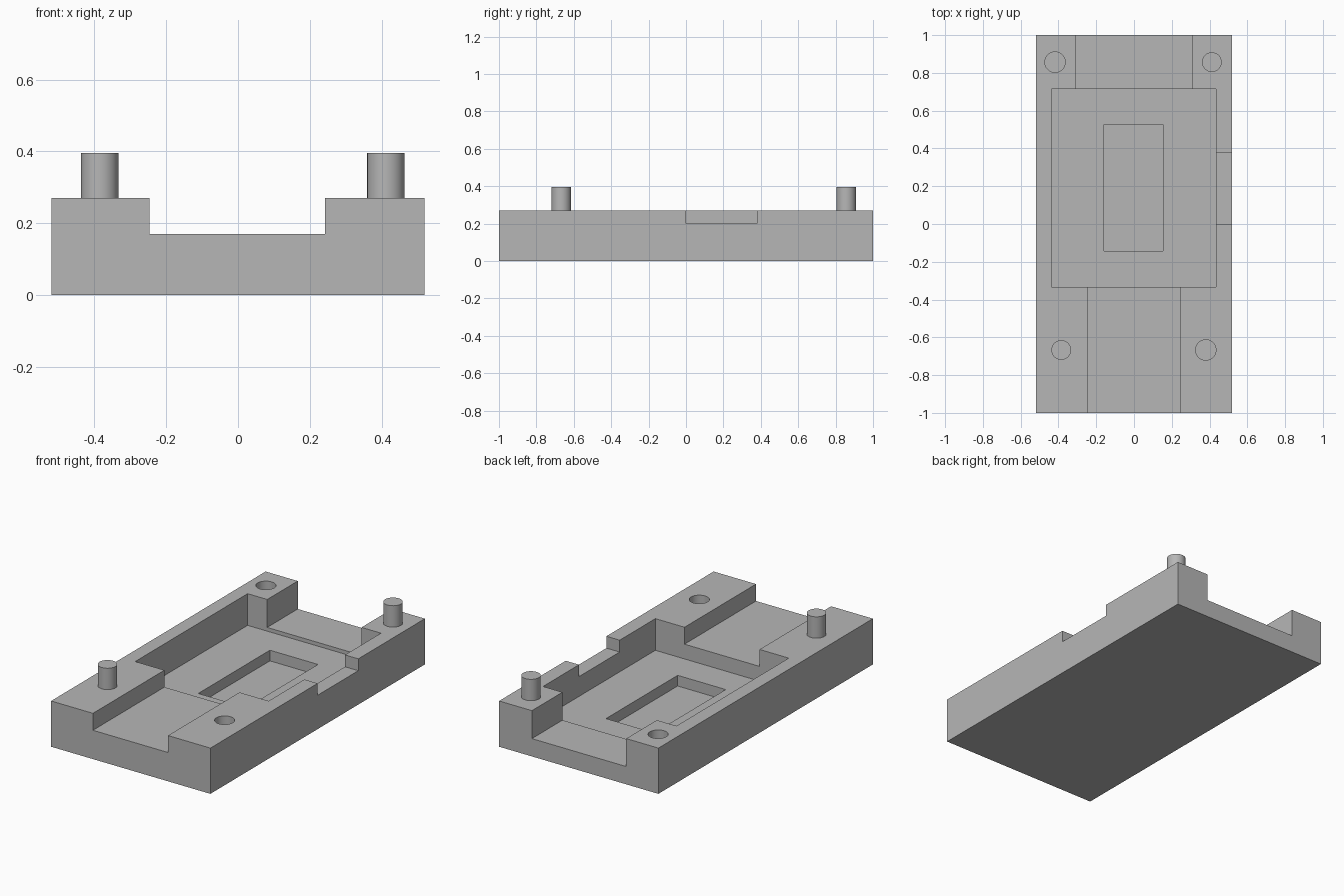
import bpy
import math

old = bpy.data.objects.get("Cube")
if old:
    bpy.data.objects.remove(old, do_unlink=True)

TOP = 0.27          # top of the base block
ABOVE = 0.5         # cutters reach past the top
PIN_R = 0.052

grey = bpy.data.materials.new("plain grey")
grey.use_nodes = True
colour = (0.47, 0.47, 0.47, 1)
grey.diffuse_color = colour
grey.node_tree.nodes["Principled BSDF"].inputs["Base Color"].default_value = colour


def box(name, x0, x1, y0, y1, z0, z1):
    bpy.ops.mesh.primitive_cube_add(
        size=1, location=((x0 + x1) / 2, (y0 + y1) / 2, (z0 + z1) / 2))
    ob = bpy.context.object
    ob.name = name
    ob.scale = (x1 - x0, y1 - y0, z1 - z0)
    bpy.ops.object.transform_apply(location=True, rotation=False, scale=True)
    ob.data.materials.append(grey)
    return ob


def cylinder(name, x, y, z0, z1, r=PIN_R):
    bpy.ops.mesh.primitive_cylinder_add(
        vertices=48, radius=r, depth=z1 - z0, location=(x, y, (z0 + z1) / 2))
    ob = bpy.context.object
    ob.name = name
    ob.data.materials.append(grey)
    return ob


def smooth(ob):
    bpy.ops.object.select_all(action="DESELECT")
    ob.select_set(True)
    bpy.context.view_layer.objects.active = ob
    bpy.ops.object.shade_smooth_by_angle(angle=math.radians(30))


def cut(body, cutter):
    mod = body.modifiers.new("cut", "BOOLEAN")
    mod.operation = "DIFFERENCE"
    mod.solver = "EXACT"
    mod.object = cutter
    bpy.context.view_layer.objects.active = body
    bpy.ops.object.modifier_apply(modifier=mod.name)
    bpy.data.objects.remove(cutter, do_unlink=True)


# Base block
base = box("base_block", -0.52, 0.52, -1, 1, 0, TOP)

# Main pocket, end channels, deep inner recess and side notch
cut(base, box("main_pocket", -0.438, 0.433, -0.333, 0.715, 0.083, ABOVE))
cut(base, box("front_channel", -0.247, 0.243, -1.1, -0.2, 0.17, ABOVE))
cut(base, box("back_channel", -0.31, 0.306, 0.6, 1.1, 0.105, ABOVE))
cut(base, box("inner_recess", -0.16, 0.154, -0.142, 0.526, 0.02, ABOVE))
cut(base, box("side_notch", 0.3, 0.6, 0, 0.379, 0.2, ABOVE))

# Blind alignment holes
for x, y in ((0.38, -0.667), (-0.418, 0.857)):
    cut(base, cylinder("hole", x, y, 0.13, ABOVE, PIN_R + 0.002))
smooth(base)

# Alignment pins on the opposite corners
for name, x, y in (("front_pin", -0.385, -0.667), ("back_pin", 0.412, 0.857)):
    smooth(cylinder(name, x, y, TOP - 0.02, 0.396))
